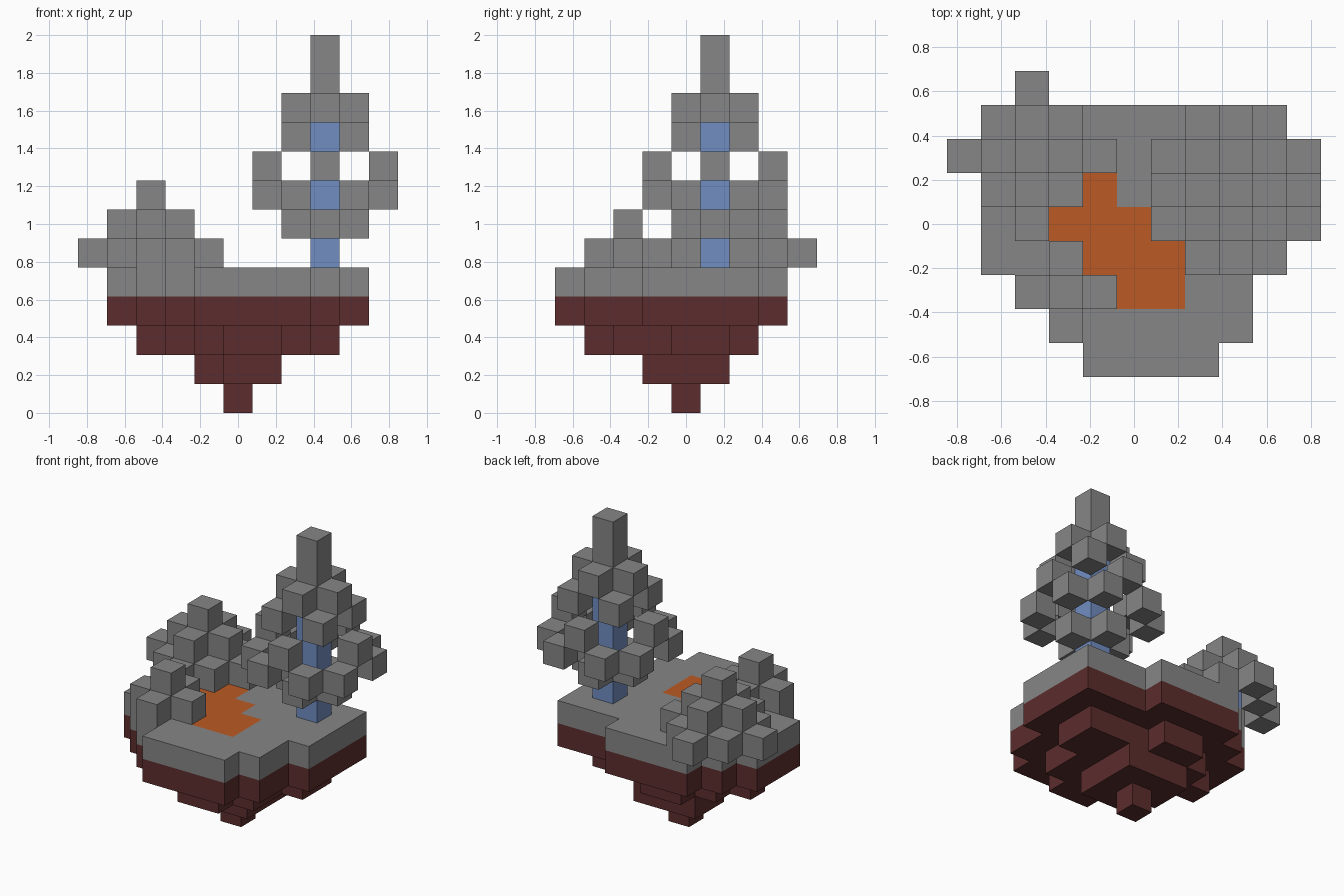
import bpy, bmesh
from mathutils import Matrix, Vector

old = bpy.data.objects.get("Cube")
if old:
    bpy.data.objects.remove(old)

U = 2 / 13  # edge of one block


def material(name, color):
    m = bpy.data.materials.new(name)
    m.use_nodes = True
    m.diffuse_color = (*color, 1)
    m.node_tree.nodes["Principled BSDF"].inputs["Base Color"].default_value = (*color, 1)
    return m


GREY = material("grey", (0.24, 0.24, 0.24))
EARTH = material("dark red earth", (0.107, 0.026, 0.026))
BARK = material("blue bark", (0.165, 0.27, 0.54))
PATCH = material("orange patch", (0.497, 0.102, 0.017))


def finish(name, bm, *mats):
    bmesh.ops.scale(bm, vec=(U, U, U), verts=bm.verts)
    bmesh.ops.recalc_face_normals(bm, faces=bm.faces)
    mesh = bpy.data.meshes.new(name)
    bm.to_mesh(mesh)
    bm.free()
    for m in mats:
        mesh.materials.append(m)
    ob = bpy.data.objects.new(name, mesh)
    bpy.context.collection.objects.link(ob)
    return ob


def slab(name, cells, level, *mats, patch=()):
    """Extrude a plan of square cells one block upward."""
    bm = bmesh.new()
    for x, y in sorted(cells):
        corners = ((-.5, -.5), (.5, -.5), (.5, .5), (-.5, .5))
        bm.faces.new([bm.verts.new((x + a, y + b, level)) for a, b in corners])
    bmesh.ops.remove_doubles(bm, verts=bm.verts, dist=0.01)
    base = bm.faces[:]
    top = bmesh.ops.extrude_face_region(bm, geom=base, use_keep_orig=True)["geom"]
    bmesh.ops.translate(bm, vec=(0, 0, 1),
                        verts=[g for g in top if isinstance(g, bmesh.types.BMVert)])
    for f in (g for g in top if isinstance(g, bmesh.types.BMFace)):
        c = f.calc_center_median()
        if (round(c.x), round(c.y)) in patch:
            f.material_index = 1
    bmesh.ops.recalc_face_normals(bm, faces=bm.faces)
    bmesh.ops.dissolve_limit(bm, angle_limit=0.02, verts=bm.verts, edges=bm.edges,
                             delimit={'MATERIAL'})
    return finish(name, bm, *mats)


def blocks(name, boxes, mat):
    """Boxes given as (x, y, bottom level, height)."""
    bm = bmesh.new()
    for x, y, z, h in boxes:
        place = Matrix.Translation(Vector((x, y, z + h / 2))) @ Matrix.Diagonal((1, 1, h, 1))
        bmesh.ops.create_cube(bm, size=1, matrix=place)
    return finish(name, bm, mat)


def cells_from(rows):
    return {(x, y) for y, (a, b) in rows.items() for x in range(a, b + 1)}


def erode(cells):
    near = [(a, b) for a in (-1, 0, 1) for b in (-1, 0, 1)]
    return {(x, y) for x, y in cells if all((x + a, y + b) in cells for a, b in near)}


# Floating island: turf, then earth narrowing to a tip
island = cells_from({3: (-2, 1), 2: (-3, 4), 1: (-4, 4), 0: (-4, 4), -1: (-4, 4),
                     -2: (-3, 3), -3: (-2, 3), -4: (-1, 2)})
patch = cells_from({1: (-1, -1), 0: (-2, 0), -1: (-1, 1), -2: (0, 1)})
core = cells_from({1: (-1, 1), 0: (-1, 1), -1: (0, 1)})
slab("turf", island, 4, GREY, PATCH, patch=patch)
slab("upper_earth", island, 3, EARTH)
slab("middle_earth", erode(island), 2, EARTH)
slab("lower_earth", core, 1, EARTH)
slab("earth_tip", {(0, 0)}, 0, EARTH)

# Leaf patterns around a trunk
cross = [(1, 0), (-1, 0), (0, 1), (0, -1)]
wide_cross = [(2 * a, 2 * b) for a, b in cross]
diagonal = [(a, b) for a in (-1, 1) for b in (-1, 1)]
ring = [(2 * a, b) for a, b in diagonal] + [(a, 2 * b) for a, b in diagonal]


def plant(name, cx, cy, trunk_height, tiers, top_height):
    boxes = [(cx + a, cy + b, z, 1) for z, tier in tiers.items() for a, b in tier]
    boxes.append((cx, cy, 5 + trunk_height, top_height))
    blocks(name + "_leaves", boxes, GREY)
    blocks(name + "_trunk", [(cx, cy, 5, trunk_height)], BARK)


plant("tall_tree", 3, 1, 6,
      {6: cross, 7: ring, 8: wide_cross, 9: diagonal, 10: cross}, 2)
plant("large_bush", -3, 2, 2, {5: wide_cross + diagonal, 6: cross}, 1)
plant("small_bush", -2, -2, 1, {5: cross}, 1)
